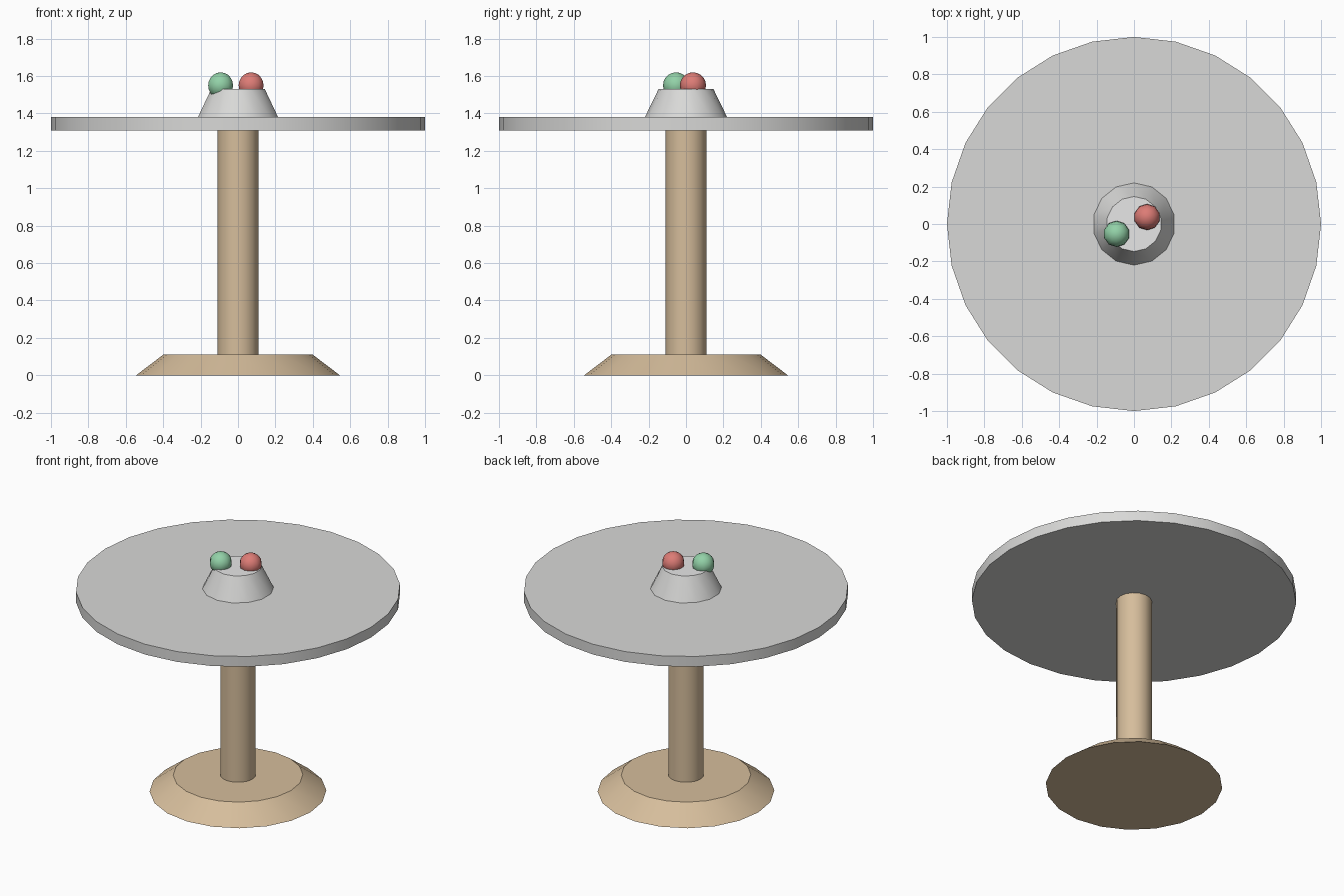
import bpy
import math

if "Cube" in bpy.data.objects:
    bpy.data.objects.remove(bpy.data.objects["Cube"])


def material(name, r, g, b):
    m = bpy.data.materials.new(name)
    m.diffuse_color = (r, g, b, 1)
    m.use_nodes = True
    m.node_tree.nodes["Principled BSDF"].inputs["Base Color"].default_value = m.diffuse_color
    return m


WOOD = material("tan wood", 0.67, 0.51, 0.33)
GREY = material("light grey", 0.69, 0.69, 0.68)
WHITE = material("white", 0.88, 0.88, 0.88)
RED = material("soft red", 0.72, 0.20, 0.18)
GREEN = material("soft green", 0.29, 0.64, 0.39)


def frustum(name, sides, r_low, r_high, z_low, z_high, mat):
    bpy.ops.mesh.primitive_cone_add(
        vertices=sides, radius1=r_low, radius2=r_high,
        depth=z_high - z_low, location=(0, 0, (z_low + z_high) / 2))
    ob = bpy.context.object
    ob.name = name
    ob.data.materials.append(mat)
    return ob


def smooth(ob, angle):
    bpy.ops.object.shade_smooth_by_angle(angle=math.radians(angle))


# Foot, column and round top
smooth(frustum("table_base", 20, 0.545, 0.40, 0, 0.11, WOOD), 30)
smooth(frustum("column", 16, 0.11, 0.11, 0.11, 1.31, WOOD), 30)
smooth(frustum("table_top", 28, 1.0, 1.0, 1.31, 1.38, GREY), 30)

# Tapered stand with a white top face
stand = frustum("stand", 14, 0.22, 0.147, 1.38, 1.53, GREY)
stand.data.materials.append(WHITE)
for p in stand.data.polygons:
    if p.normal.z > 0.9:
        p.material_index = 1
smooth(stand, 30)

# Two balls resting in the stand
for name, x, y, mat in (("green_ball", -0.093, -0.053, GREEN),
                        ("red_ball", 0.07, 0.037, RED)):
    bpy.ops.mesh.primitive_uv_sphere_add(
        segments=10, ring_count=10, radius=0.07, location=(x, y, 1.55))
    ball = bpy.context.object
    ball.name = name
    ball.data.materials.append(mat)
    smooth(ball, 40)
